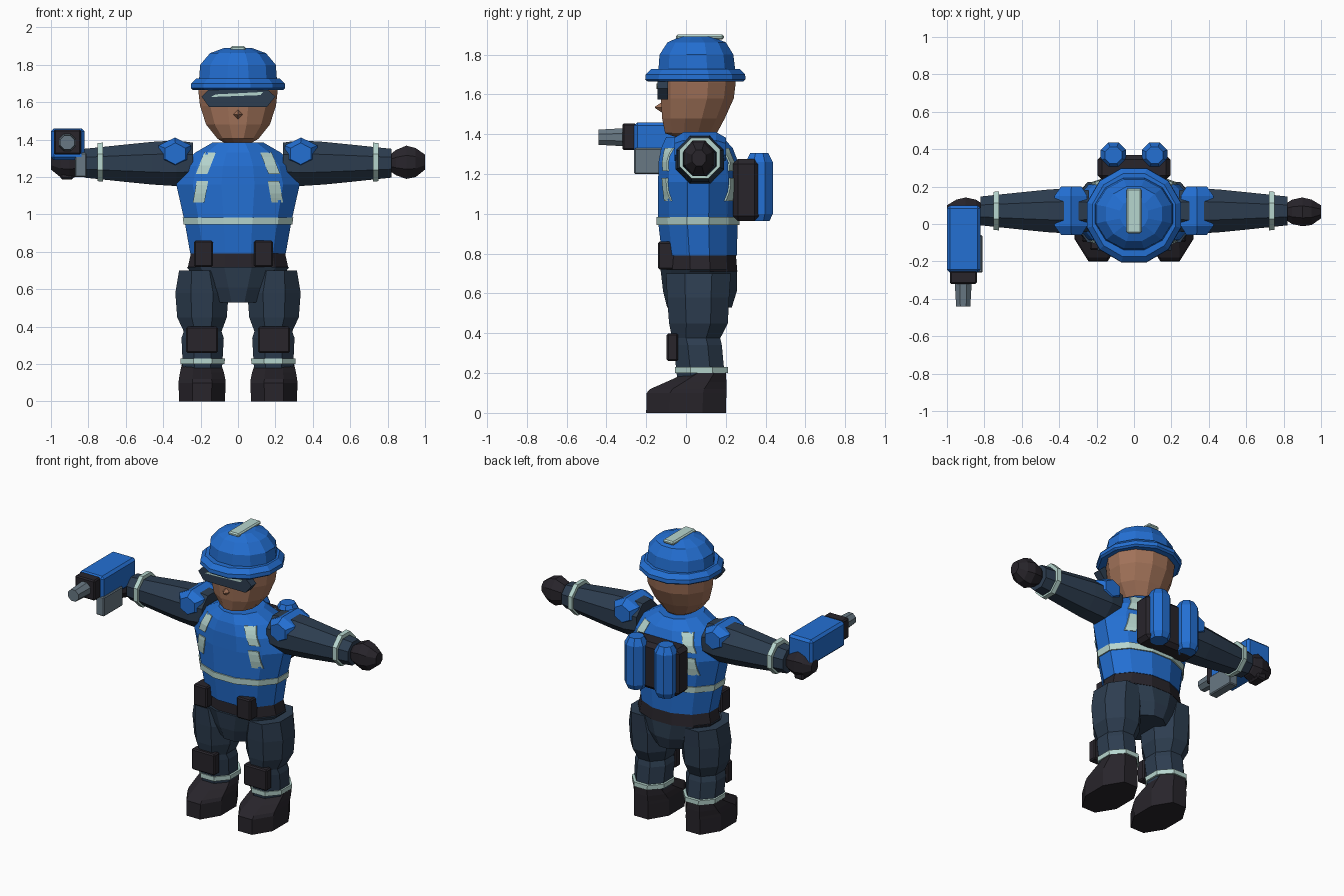
import bpy, bmesh, math
from mathutils import Vector
from mathutils.bvhtree import BVHTree

cube = bpy.data.objects.get("Cube")
if cube:
    bpy.data.objects.remove(cube, do_unlink=True)


def material(name, rgb):
    m = bpy.data.materials.new(name)
    m.use_nodes = True
    m.diffuse_color = (*rgb, 1)
    m.node_tree.nodes["Principled BSDF"].inputs["Base Color"].default_value = (*rgb, 1)
    return m


BLUE = material("bright_blue", (0.017, 0.16, 0.65))
NAVY = material("dark_navy", (0.026, 0.047, 0.08))
BLACK = material("charcoal", (0.021, 0.018, 0.024))
SKIN = material("skin", (0.36, 0.17, 0.10))
PALE = material("reflective_pale", (0.47, 0.67, 0.62))
GREY = material("steel_grey", (0.14, 0.19, 0.23))

AXES = {"x": lambda u, v, t: (t, u, v),
        "y": lambda u, v, t: (u, t, v),
        "z": lambda u, v, t: (u, v, t)}


def finish(name, mat, bm):
    bmesh.ops.recalc_face_normals(bm, faces=bm.faces)
    mesh = bpy.data.meshes.new(name)
    bm.to_mesh(mesh)
    bm.free()
    mesh.materials.append(mat)
    ob = bpy.data.objects.new(name, mesh)
    bpy.context.collection.objects.link(ob)
    return ob


def loft(name, mat, sections, sides=8, axis="z", side=1, flat=True):
    """Rings given as (position, u min, u max, v min, v max), skinned and capped."""
    bm = bmesh.new()
    grow = 1 / math.cos(math.pi / sides) if flat else 1
    rings = []
    for t, u0, u1, v0, v1 in sections:
        ring = []
        for i in range(sides):
            a = 2 * math.pi * (i + (0.5 if flat else 0)) / sides
            u = (u0 + u1) / 2 + math.cos(a) * grow * (u1 - u0) / 2
            v = (v0 + v1) / 2 + math.sin(a) * grow * (v1 - v0) / 2
            x, y, z = AXES[axis](u, v, t)
            ring.append(bm.verts.new((side * x, y, z)))
        rings.append(ring)
    for a, b in zip(rings, rings[1:]):
        for i in range(sides):
            j = (i + 1) % sides
            bm.faces.new((a[i], a[j], b[j], b[i]))
    bm.faces.new(rings[0])
    bm.faces.new(rings[-1])
    return finish(name, mat, bm)


def tube(name, mat, rings, cu, cv, sides=8, axis="z", side=1, flat=True):
    """Round loft given as (position, radius) about a fixed centre."""
    return loft(name, mat, [(t, cu - r, cu + r, cv - r, cv + r) for t, r in rings],
                sides, axis, side, flat)


def box(name, mat, x, y, z, bevel=0.0):
    bm = bmesh.new()
    bmesh.ops.create_cube(bm, size=1)
    for v in bm.verts:
        v.co = [(r[0] + r[1]) / 2 + c * (r[1] - r[0]) for c, r in zip(v.co, (x, y, z))]
    if bevel:
        bmesh.ops.bevel(bm, geom=bm.edges[:], offset=bevel, segments=1, affect="EDGES")
    return finish(name, mat, bm)


def prism(name, mat, outline, y0, y1):
    """Front outline in x and z, extruded along y."""
    bm = bmesh.new()
    front = [bm.verts.new((x, y0, z)) for x, z in outline]
    back = [bm.verts.new((x, y1, z)) for x, z in outline]
    bm.faces.new(front)
    bm.faces.new(back)
    for i in range(len(front)):
        j = (i + 1) % len(front)
        bm.faces.new((front[i], front[j], back[j], back[i]))
    return finish(name, mat, bm)


# Jacket, reflective waist band, belt and hips
torso = loft("jacket", BLUE, [(0.79, -.255, .255, -.12, .255), (0.96, -.285, .285, -.14, .26),
                              (1.16, -.33, .33, -.14, .265), (1.26, -.30, .30, -.138, .262),
                              (1.33, -.23, .23, -.125, .235), (1.385, -.135, .135, -.1, .185)], 12)
loft("waist_band", PALE, [(0.945, -.29, .29, -.147, .268), (0.985, -.296, .296, -.148, .27)], 12)
loft("belt", BLACK, [(0.71, -.27, .27, -.115, .258), (0.8, -.25, .25, -.112, .25)], 12)
loft("hips", NAVY, [(0.53, -.13, .13, -.095, .23), (0.61, -.19, .19, -.115, .255),
                    (0.72, -.275, .275, -.128, .256)], 12)
box("right_pouch", BLACK, (-.235, -.134), (-.14, -.04), (.72, .86), .008)
box("left_pouch", BLACK, (.086, .187), (-.14, -.04), (.72, .86), .008)

# Reflective shoulder straps, laid onto the jacket front and back
jacket_tree = BVHTree.FromPolygons([v.co for v in torso.data.vertices],
                                   [p.vertices[:] for p in torso.data.polygons])


def strap(name, start, end, width, facing):
    bm = bmesh.new()
    rows = []
    for i in range(6):
        mid = Vector(start).lerp(Vector(end), i / 5)
        row = []
        for off in (-width / 2, width / 2):
            hit = jacket_tree.ray_cast(Vector((mid.x + off, facing, mid.y)),
                                       Vector((0, -facing, 0)))[0]
            row += [bm.verts.new(hit + Vector((0, facing * d, 0))) for d in (.008, -.001)]
        rows.append(row)
    for a, b in zip(rows, rows[1:]):
        for i, j in ((0, 2), (2, 3), (3, 1), (1, 0)):
            bm.faces.new((a[i], a[j], b[j], b[i]))
    for a, b, c, d in (rows[0], rows[-1]):
        bm.faces.new((a, c, d, b))
    finish(name, PALE, bm)


for s, label in ((1, "left"), (-1, "right")):
    for facing, place in ((-1, "front"), (1, "back")):
        strap(f"{label}_{place}_upper_strap", (s * .15, 1.33), (s * .195, 1.215), .062, facing)
        strap(f"{label}_{place}_lower_strap", (s * .19, 1.18), (s * .21, 1.065), .062, facing)

    # Arms
    tube(f"{label}_arm", NAVY, [(.24, .11), (.33, .122), (.46, .114), (.6, .1), (.82, .077)],
         .07, 1.274, axis="x", side=s)
    tube(f"{label}_cuff", PALE, [(.722, .104), (.752, .102)], .07, 1.28, axis="x", side=s)
    loft(f"{label}_hand", BLACK, [(.8, .03, .1, 1.24, 1.31), (.845, 0, .13, 1.21, 1.345),
                                  (.9, -.012, .142, 1.19, 1.368), (.95, -.005, .13, 1.2, 1.355),
                                  (1.0, .03, .1, 1.24, 1.32)], axis="x", side=s)
    loft(f"{label}_shoulder_pad", BLUE, [(-.058, .28, .39, 1.275, 1.375), (-.01, .25, .425, 1.255, 1.4),
                                         (.15, .25, .425, 1.255, 1.4), (.2, .28, .39, 1.275, 1.375)],
         6, "y", s)

    # Legs, knee pads and boots
    loft(f"{label}_leg", NAVY, [(.18, .085, .295, -.045, .195), (.34, .076, .302, -.062, .18),
                                (.375, .088, .29, -.07, .172), (.45, .06, .325, -.085, .21),
                                (.58, .05, .335, -.095, .217), (.7, .085, .315, -.1, .225)], side=s)
    loft(f"{label}_ankle_band", PALE, [(.2, .072, .306, -.056, .21), (.23, .07, .308, -.056, .21)], side=s)
    box(f"{label}_knee_pad", BLACK, sorted((s * .107, s * .278)), (-.097, -.04), (.26, .4), .008)
    loft(f"{label}_boot", BLACK, [(0, .07, .315, -.2, .2), (.1, .066, .318, -.198, .203),
                                  (.12, .068, .316, -.18, .203), (.155, .075, .31, -.1, .203),
                                  (.2, .09, .3, 0, .2)], side=s)

    # Air tanks
    tube(f"{label}_tank", BLUE, [(.965, .052), (1.0, .068), (1.26, .068), (1.305, .045)],
         s * .11, .368)

box("tank_pack", BLACK, (-.195, .195), (.235, .37), (.965, 1.275), .025)

# Head and nose
loft("head", SKIN, [(1.385, -.075, .075, -.05, .13), (1.405, -.11, .11, -.105, .155),
                    (1.48, -.17, .17, -.12, .195), (1.58, -.203, .203, -.126, .24),
                    (1.66, -.212, .212, -.13, .25), (1.76, -.2, .2, -.12, .23)], 12)
tube("nose", SKIN, [(-.105, .037), (-.155, .004)], 0, 1.535, 4, "y", flat=False)

# Goggles with a reflective glint
prism("goggles", NAVY, [(-.195, 1.63), (-.155, 1.67), (.155, 1.67), (.2, 1.63),
                        (.155, 1.575), (-.155, 1.575)], -.142, -.09)
prism("goggle_glint", PALE, [(-.145, 1.628), (-.12, 1.642), (.135, 1.655), (.12, 1.638)], -.147, -.14)

# Helmet
tube("helmet_brim", BLUE, [(1.665, .24), (1.675, .252), (1.7, .25), (1.728, .222)], 0, .047, 12)
loft("helmet_dome", BLUE, [(1.7, -.21, .21, -.14, .25), (1.8, -.202, .202, -.133, .238),
                           (1.862, -.15, .15, -.092, .2), (1.89, -.075, .075, -.03, .13)], 12)
box("helmet_stripe", PALE, (-.04, .04), (-.05, .19), (1.875, 1.9), .008)

# Hand tool
box("tool_body", BLUE, (-1, -.82), (-.26, .1), (1.29, 1.46), .016)
box("tool_collar", BLACK, (-.985, -.84), (-.32, -.25), (1.32, 1.455), .008)
tube("tool_barrel", GREY, [(-.44, .038), (-.3, .046)], -.913, 1.385, 8, "y")
box("tool_side_plate", GREY, (-.872, -.81), (-.26, -.06), (1.2, 1.33), .006)
box("tool_grip", BLACK, (-.95, -.88), (.02, .12), (1.187, 1.3), .01)
